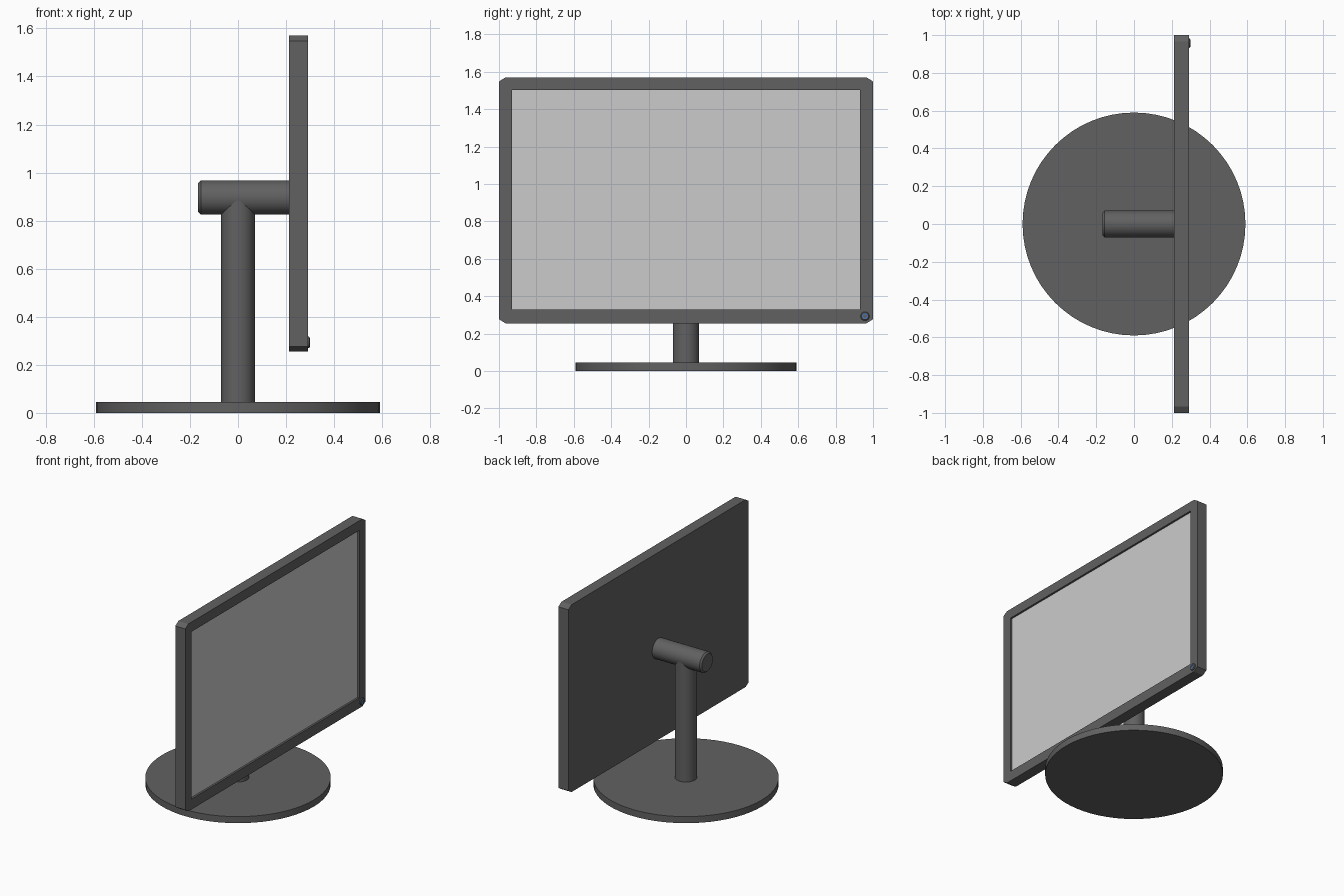
import bpy, bmesh, math
from mathutils import Matrix

if "Cube" in bpy.data.objects:
    bpy.data.objects.remove(bpy.data.objects["Cube"])


def material(name, rgb):
    m = bpy.data.materials.new(name)
    m.diffuse_color = (*rgb, 1)
    m.use_nodes = True
    m.node_tree.nodes["Principled BSDF"].inputs["Base Color"].default_value = m.diffuse_color
    return m


dark = material("dark_plastic", (0.12, 0.12, 0.12))
blue = material("blue_light", (0.05, 0.2, 0.6))


def add_object(name, bm, mat=None, smooth=False):
    bmesh.ops.recalc_face_normals(bm, faces=bm.faces)
    me = bpy.data.meshes.new(name)
    bm.to_mesh(me)
    bm.free()
    ob = bpy.data.objects.new(name, me)
    bpy.context.collection.objects.link(ob)
    if mat:
        me.materials.append(mat)
    if smooth:
        bpy.ops.object.select_all(action='DESELECT')
        ob.select_set(True)
        bpy.context.view_layer.objects.active = ob
        bpy.ops.object.shade_smooth_by_angle(angle=math.radians(30))
    return ob


def lathe(name, profile, origin, along_x=False, segments=48, mat=dark, closed=False):
    """Spin (radius, height) points round the z axis, or round x."""
    bm = bmesh.new()
    rings = []
    for r, h in profile:
        rings.append([bm.verts.new((r * math.cos(2 * math.pi * i / segments),
                                    r * math.sin(2 * math.pi * i / segments), h))
                      for i in range(segments)])
    pairs = list(zip(rings, rings[1:]))
    if closed:
        pairs.append((rings[-1], rings[0]))
    else:
        bm.faces.new(rings[0])
        bm.faces.new(rings[-1])
    for a, b in pairs:
        for i in range(segments):
            j = (i + 1) % segments
            bm.faces.new((a[i], a[j], b[j], b[i]))
    rot = Matrix.Rotation(math.pi / 2, 4, 'Y') if along_x else Matrix()
    bm.transform(Matrix.Translation(origin) @ rot)
    return add_object(name, bm, mat, True)


# Stand: disc, post and horizontal arm
lathe("base", [(0.59, 0), (0.59, 0.046)], (0, 0, 0), segments=64)
lathe("post", [(0.07, 0.04), (0.07, 0.89)], (0, 0, 0))
lathe("arm", [(0.06, -0.166), (0.071, -0.155), (0.071, 0.22)], (0, 0, 0.896), True)

# Panel housing with clipped corners and a recessed front
XB, XF, XS = 0.213, 0.291, 0.275
Z0, Z1, CY, CZ = 0.255, 1.57, 0.035, 0.022
outer = [(-1 + CY, Z0), (1 - CY, Z0), (1, Z0 + CZ), (1, Z1 - CZ),
         (1 - CY, Z1), (-1 + CY, Z1), (-1, Z1 - CZ), (-1, Z0 + CZ)]
inner = [(-0.93, 0.328), (0.93, 0.328), (0.93, 1.502), (-0.93, 1.502)]

bm = bmesh.new()
back, front = ([bm.verts.new((x, *p)) for p in outer] for x in (XB, XF))
lip, floor = ([bm.verts.new((x, *p)) for p in inner] for x in (XF, XS))
bm.faces.new(back)
for i in range(8):
    j = (i + 1) % 8
    bm.faces.new((back[i], back[j], front[j], front[i]))
for k in range(4):
    n = (k + 1) % 4
    bm.faces.new((front[2 * k], front[2 * k + 1], lip[n], lip[k]))
    bm.faces.new((front[2 * k + 1], front[(2 * k + 2) % 8], lip[n]))
    bm.faces.new((lip[k], lip[n], floor[n], floor[k]))
bm.faces.new(floor)
add_object("panel_housing", bm, dark)

# Screen sheet just in front of the recess floor
bm = bmesh.new()
bmesh.ops.create_cube(bm, size=1)
bm.transform(Matrix.Translation((XS, 0, 0.915)) @ Matrix.Diagonal((0.004, 1.86, 1.174, 1)))
add_object("screen", bm)

# Power button with a thin light ring
spot = (XF, 0.957, 0.293)
lathe("power_button", [(0.024, -0.005), (0.024, 0.004), (0.019, 0.008)],
      spot, True, 24)
lathe("button_ring", [(0.010, 0.007), (0.010, 0.009), (0.015, 0.009), (0.015, 0.007)],
      spot, True, 24, blue, closed=True)
